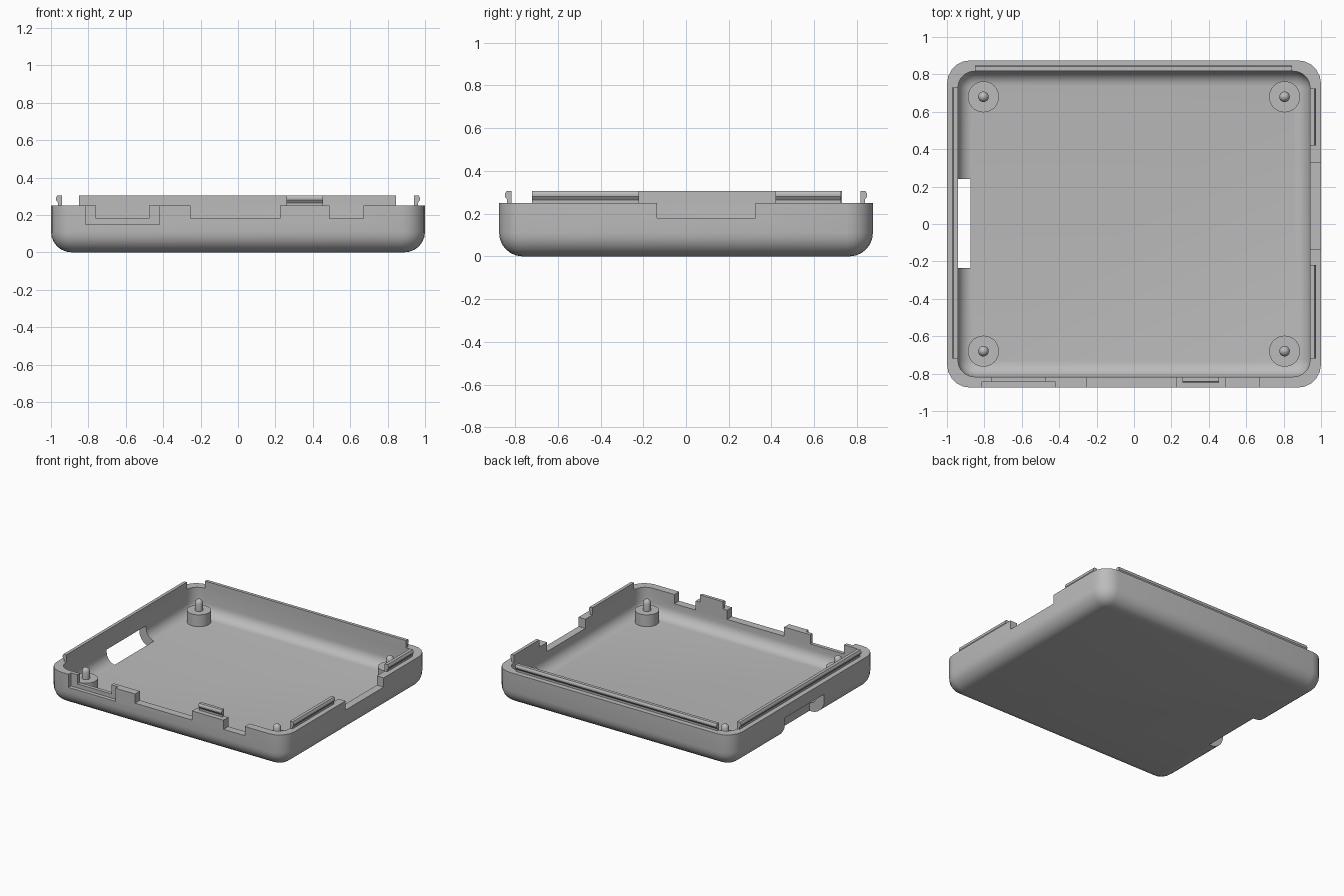
import bpy
import bmesh
from math import sin, cos, pi

old = bpy.data.objects.get("Cube")
if old:
    bpy.data.objects.remove(old, do_unlink=True)

grey = bpy.data.materials.new("plain grey")
grey.use_nodes = True
COLOUR = (0.5, 0.5, 0.5, 1)
grey.diffuse_color = COLOUR
grey.node_tree.nodes["Principled BSDF"].inputs["Base Color"].default_value = COLOUR

HX, HY, RIM = 1.0, 0.875, 0.25   # outer half sizes and rim height
WALL, FLOOR = 0.058, 0.06


def finish(bm, name):
    bmesh.ops.recalc_face_normals(bm, faces=bm.faces)
    mesh = bpy.data.meshes.new(name)
    bm.to_mesh(mesh)
    bm.free()
    mesh.materials.append(grey)
    ob = bpy.data.objects.new(name, mesh)
    bpy.context.collection.objects.link(ob)
    return ob


def activate(ob):
    bpy.ops.object.select_all(action='DESELECT')
    ob.select_set(True)
    bpy.context.view_layer.objects.active = ob


def smooth(ob):
    activate(ob)
    bpy.ops.object.shade_smooth_by_angle(angle=pi / 6)


def bridge(bm, rings, closed=True):
    for a, b in zip(rings, rings[1:]):
        n = len(a)
        for i in range(n):
            j = (i + 1) % n
            bm.faces.new((a[i], a[j], b[j], b[i]))


def rounded_ring(bm, inset, z, radius, steps=5):
    """Rounded rectangle loop, inset from the outer wall."""
    ring = []
    for k, (sx, sy) in enumerate(((1, 1), (-1, 1), (-1, -1), (1, -1))):
        for i in range(steps + 1):
            a = (k + i / steps) * pi / 2
            ring.append(bm.verts.new((sx * (HX - inset - radius) + radius * cos(a),
                                      sy * (HY - inset - radius) + radius * sin(a), z)))
    return ring


def box(name, x0, x1, y0, y1, z0, z1):
    bm = bmesh.new()
    bmesh.ops.create_cube(bm, size=1)
    for v in bm.verts:
        v.co = (x1 if v.co.x > 0 else x0, y1 if v.co.y > 0 else y0, z1 if v.co.z > 0 else z0)
    return finish(bm, name)


# Tray shell: rounded underside, upright walls, rim and rounded inner floor
bm = bmesh.new()
rings = []
R_OUT, R_IN, STEPS = 0.11, 0.08, 6
for i in range(STEPS + 1):
    a = i / STEPS * pi / 2
    inset = R_OUT * (1 - sin(a))
    rings.append(rounded_ring(bm, inset, R_OUT * (1 - cos(a)), 0.125 - inset))
rings.append(rounded_ring(bm, 0, RIM, 0.125))
rings.append(rounded_ring(bm, WALL, RIM, 0.09))
for i in range(STEPS + 1):
    a = i / STEPS * pi / 2
    inset = R_IN * (1 - cos(a))
    rings.append(rounded_ring(bm, WALL + inset, FLOOR + R_IN * (1 - sin(a)), 0.09 - inset))
bridge(bm, rings)
bm.faces.new(rings[0])
bm.faces.new(rings[-1])
tray = finish(bm, "tray_shell")

# Openings in the walls
IN_Y, TOP, NOTCH = -0.79, 0.4, 0.18
openings = [
    (-0.815, -0.42, -1, -0.845, 0.15, TOP),      # outer recess at front
    (-0.76, -0.475, -1, IN_Y, NOTCH, TOP),       # front notches
    (-0.255, 0.225, -1, IN_Y, NOTCH, TOP),
    (0.49, 0.67, -1, IN_Y, NOTCH, TOP),
    (0.91, 1.1, -0.135, 0.325, NOTCH, TOP),      # side notch
    (-1.1, -0.875, -0.235, 0.24, -0.1, 0.16),    # slot through wall and floor
]
for spec in openings:
    cutter = box("opening_cutter", *spec)
    cutter.hide_render = True
    mod = tray.modifiers.new("opening", 'BOOLEAN')
    mod.operation = 'DIFFERENCE'
    mod.solver = 'EXACT'
    mod.object = cutter
    activate(tray)
    bpy.ops.object.modifier_apply(modifier=mod.name)
    bpy.data.objects.remove(cutter, do_unlink=True)
smooth(tray)


# Snap lips with an outward ridge, standing on the rim
def lip(name, nx, ny, start, end):
    base = (HX if nx else HY) - WALL
    profile = [(0, 0.24), (0.02, 0.24), (0.02, 0.265), (0.031, 0.28),
               (0.031, 0.292), (0.024, 0.305), (0, 0.305)]
    bm = bmesh.new()
    ends = []
    for t in (start, end):
        ends.append([bm.verts.new((nx * (base + d) + abs(ny) * t,
                                   ny * (base + d) + abs(nx) * t, z)) for d, z in profile])
    bridge(bm, ends)
    for e in ends:
        bm.faces.new(e)
    return finish(bm, name)


lip("back_lip", 0, 1, -0.85, 0.845)
lip("front_lip", 0, -1, 0.26, 0.455)
lip("right_lip", -1, 0, -0.72, 0.73)
lip("left_front_lip", 1, 0, -0.72, -0.22)
lip("left_back_lip", 1, 0, 0.42, 0.725)


# Corner posts with domed locating pegs
def post(name, x, y, sides=32):
    profile = [(0.083, 0.05), (0.083, 0.15), (0.028, 0.15), (0.028, 0.205),
               (0.024, 0.219), (0.014, 0.229), (0.004, 0.233)]
    bm = bmesh.new()
    rings = [[bm.verts.new((x + r * cos(2 * pi * i / sides), y + r * sin(2 * pi * i / sides), z))
              for i in range(sides)] for r, z in profile]
    bridge(bm, rings)
    bm.faces.new(rings[0])
    bm.faces.new(rings[-1])
    smooth(finish(bm, name))


for side, sx in (("left", 1), ("right", -1)):
    for end, sy in (("front", -1), ("back", 1)):
        post(f"{end}_{side}_post", sx * 0.805, sy * 0.68)
